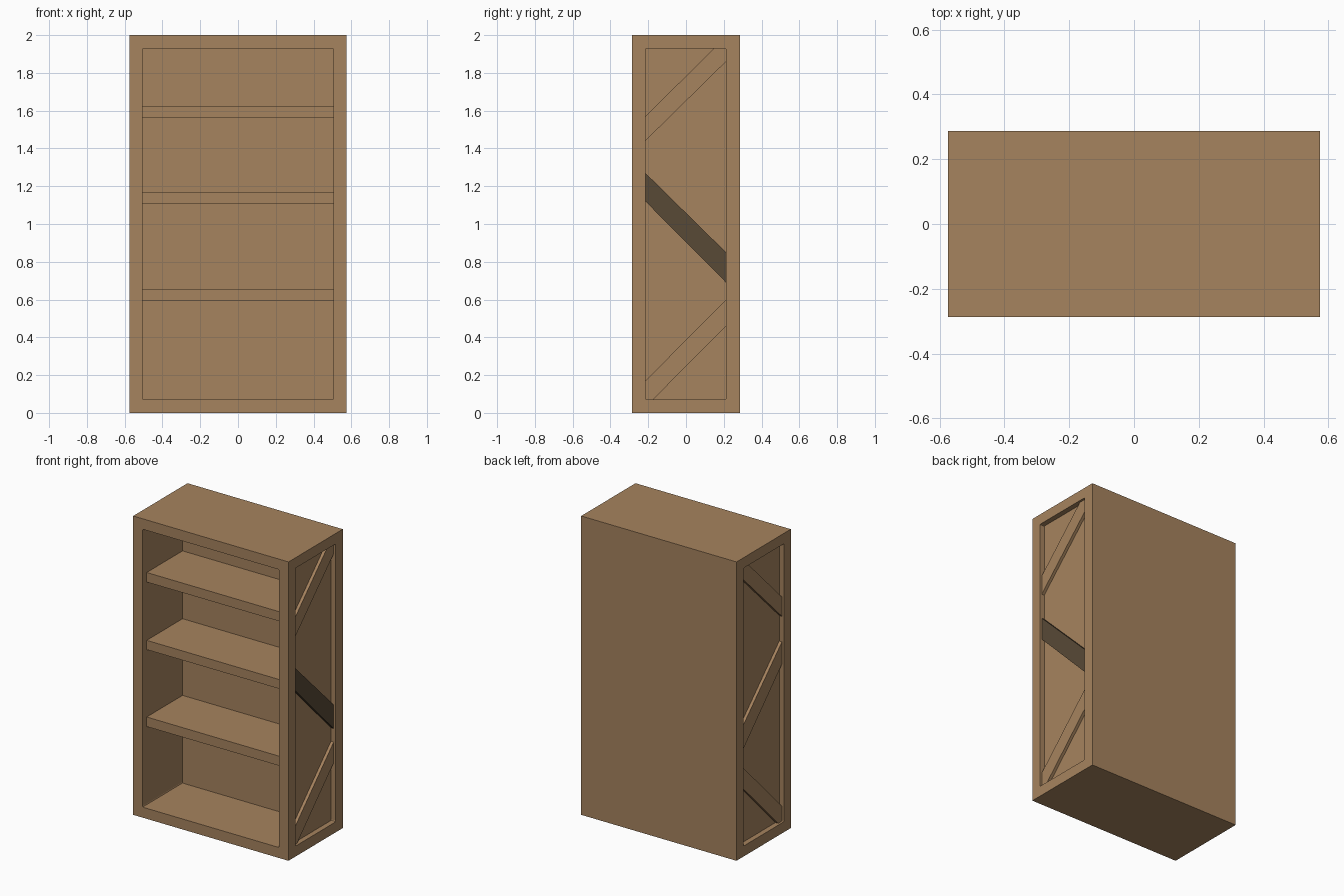
import bpy, bmesh

if "Cube" in bpy.data.objects:
    bpy.data.objects.remove(bpy.data.objects["Cube"])


def material(name, rgb):
    m = bpy.data.materials.new(name)
    m.diffuse_color = (*rgb, 1)
    m.use_nodes = True
    m.node_tree.nodes["Principled BSDF"].inputs["Base Color"].default_value = m.diffuse_color
    return m


WOOD = material("brown_wood", (0.381, 0.227, 0.112))
DARK = material("dark_wood", (0.098, 0.067, 0.037))


def finish(name, bm, mat):
    bmesh.ops.recalc_face_normals(bm, faces=bm.faces[:])
    me = bpy.data.meshes.new(name)
    bm.to_mesh(me)
    bm.free()
    me.materials.append(mat)
    ob = bpy.data.objects.new(name, me)
    bpy.context.collection.objects.link(ob)
    return ob


def box(name, lo, hi, mat=WOOD, round_axis=None):
    """Box between two corners, optionally softening edges along one axis."""
    bm = bmesh.new()
    bmesh.ops.create_cube(bm, size=1)
    for v in bm.verts:
        for i in range(3):
            v.co[i] = lo[i] if v.co[i] < 0 else hi[i]
    if round_axis is not None:
        edges = [e for e in bm.edges
                 if abs(e.verts[0].co[round_axis] - e.verts[1].co[round_axis]) > 1e-4]
        bmesh.ops.bevel(bm, geom=edges, offset=0.008, segments=2,
                        profile=0.5, affect='EDGES')
    return finish(name, bm, mat)


def plank(name, profile, x0, x1, mat):
    """Extrude a (y, z) profile along x."""
    bm = bmesh.new()
    face = bm.faces.new([bm.verts.new((x0, y, z)) for y, z in profile])
    ext = bmesh.ops.extrude_face_region(bm, geom=[face])["geom"]
    for v in ext:
        if isinstance(v, bmesh.types.BMVert):
            v.co.x = x1
    return finish(name, bm, mat)


# Cabinet body with front compartment and recessed sides
body = box("cabinet_body", (-0.575, -0.287, 0), (0.575, 0.287, 2))
cutters = [
    box("front_cutter", (-0.505, -0.4, 0.07), (0.505, 0.135, 1.93), round_axis=1),
    box("right_cutter", (0.54, -0.215, 0.07), (0.7, 0.212, 1.93), round_axis=0),
    box("left_cutter", (-0.7, -0.215, 0.07), (-0.54, 0.212, 1.93), round_axis=0),
]
bpy.context.view_layer.objects.active = body
for c in cutters:
    mod = body.modifiers.new("cut", 'BOOLEAN')
    mod.operation = 'DIFFERENCE'
    mod.solver = 'EXACT'
    mod.object = c
    bpy.ops.object.modifier_apply(modifier=mod.name)
for c in cutters:
    bpy.data.objects.remove(c)

# Shelves
for i, (z0, z1) in enumerate([(0.593, 0.657), (1.108, 1.17), (1.56, 1.624)]):
    box(f"shelf_{i + 1}", (-0.51, -0.244, z0), (0.51, 0.14, z1))

# Zigzag braces on both sides
F, B = -0.215, 0.212
braces = {
    "upper": [(F, 1.44), (B, 1.86), (B, 1.93), (0.148, 1.93), (F, 1.57)],
    "middle": [(F, 1.12), (B, 0.69), (B, 0.85), (F, 1.27)],
    "lower": [(F, 0.07), (-0.175, 0.07), (B, 0.46), (B, 0.60), (F, 0.17)],
}
for side, s in (("right", 1), ("left", -1)):
    for part, profile in braces.items():
        mat = DARK if (side, part) == ("right", "middle") else WOOD
        plank(f"{side}_{part}_brace", profile, s * 0.535, s * 0.56, mat)
